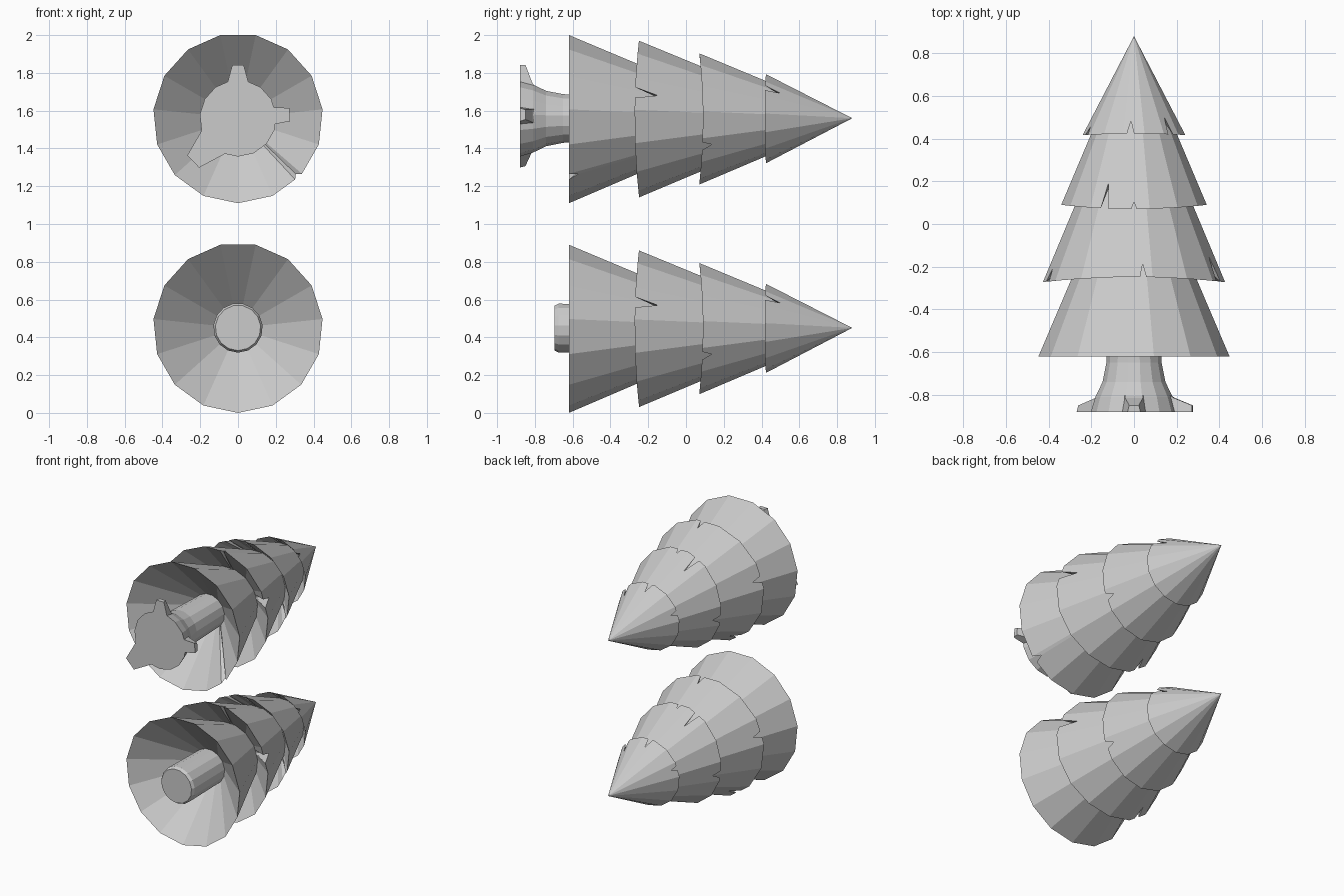
import bpy, bmesh
from math import sin, cos, pi, radians

if "Cube" in bpy.data.objects:
    bpy.data.objects.remove(bpy.data.objects["Cube"])

SIDES = 15
STEP = 360 / SIDES


def make_object(name, verts, faces):
    me = bpy.data.meshes.new(name)
    bm = bmesh.new()
    vs = [bm.verts.new(v) for v in verts]
    for f in faces:
        bm.faces.new([vs[i] for i in f])
    bmesh.ops.remove_doubles(bm, verts=bm.verts, dist=1e-5)
    bmesh.ops.recalc_face_normals(bm, faces=bm.faces)
    bm.to_mesh(me)
    bm.free()
    ob = bpy.data.objects.new(name, me)
    bpy.context.collection.objects.link(ob)
    return ob


def polar(deg, r, y, cz):
    # angle 0 points down, 90 to +x; the tree axis runs along y
    a = radians(deg)
    return (r * sin(a), y, cz - r * cos(a))


def chord(deg):
    # keeps inserted points on the flat facets
    return cos(radians(STEP / 2)) / cos(radians(deg % STEP - STEP / 2))


def tier(name, cz, y0, r0, y1, r1, yi, ri, wave=0, notches=()):
    """Hollow faceted skirt: rim, top ring and conical underside."""
    slope = (r1 - r0) / (y1 - y0)
    pts = {i * STEP: 0 for i in range(SIDES)}
    for a, depth, half in notches:
        for k in [k for k in pts if abs(k - a) <= half]:
            del pts[k]
        pts.update({a - half: 0, a: depth, a + half: 0})
    angs = sorted(pts)
    n = len(angs)
    rings = [[], [], []]
    for a in angs:
        dy = pts[a] + wave * cos(2 * radians(a))
        c = chord(a)
        rings[0].append(polar(a, r1 * c, y1, cz))
        rings[1].append(polar(a, (r0 + slope * dy) * c, y0 + dy, cz))
        rings[2].append(polar(a, ri * c, yi, cz))
    faces = [(k * n + i, k * n + (i + 1) % n, (k + 1) * n + (i + 1) % n, (k + 1) * n + i)
             for k in range(2) for i in range(n)]
    verts = sum(rings, [])
    if r1 == 0:
        faces = [f if f[0] >= n else (0, f[2], f[3]) for f in faces]
    return make_object(name, verts, faces)


def trunk(name, cz, profile):
    n = SIDES
    verts = [polar(i * STEP, r, y, cz) for y, r in profile for i in range(n)]
    faces = [(k * n + i, k * n + (i + 1) % n, (k + 1) * n + (i + 1) % n, (k + 1) * n + i)
             for k in range(len(profile) - 1) for i in range(n)]
    faces.append(tuple(range(n)))
    make_object(name, verts, faces)


def root(name, cz, deg, length, w0, w1):
    """Tapered wedge spreading from the trunk foot."""
    a = radians(deg)
    d, s = (sin(a), -cos(a)), (cos(a), sin(a))
    verts = []
    for r, w, top in ((0.12, w0 * 1.2, -0.77), (0.19, w0, -0.815), (length, w1, -0.85)):
        for y, k in ((-0.88, -1), (-0.88, 1), (top, 0.75), (top, -0.75)):
            verts.append((d[0] * r + s[0] * w * k, y, cz + d[1] * r + s[1] * w * k))
    faces = [(j + i, j + (i + 1) % 4, j + 4 + (i + 1) % 4, j + 4 + i)
             for j in (0, 4) for i in range(4)]
    make_object(name, verts, faces + [(0, 1, 2, 3), (8, 9, 10, 11)])


def foliage(prefix, cz, base_notches):
    tier(prefix + "_bottom_tier", cz, -0.62, 0.45, -0.10, 0.227, -0.32, 0.115,
         notches=base_notches)
    tier(prefix + "_lower_tier", cz, -0.26, 0.424, 0.22, 0.222, -0.10, 0.225, 0.012,
         ((109, 0.12, 4), (174, 0.06, 2), (255, 0.06, 3), (325, 0.09, 3)))
    tier(prefix + "_upper_tier", cz, 0.08, 0.347, 0.52, 0.16, 0.22, 0.22, -0.01,
         ((64, 0.05, 4), (180, 0.035, 2), (204, 0.12, 3), (280, 0.05, 4)))
    tier(prefix + "_top_tier", cz, 0.42, 0.24, 0.88, 0, 0.52, 0.155, 0.003,
         ((133, 0.08, 4), (184, 0.06, 4), (250, 0.04, 4)))


# Upper tree: flared trunk with three roots
UP = 1.56
foliage("rooted_tree", UP, ((46, 0.05, 3),))
trunk("rooted_trunk", UP, [(-0.88, 0.203), (-0.81, 0.182), (-0.74, 0.148),
                           (-0.65, 0.13), (-0.30, 0.12)])
root("top_root", UP, 180, 0.283, 0.055, 0.03)
root("side_root", UP, 94, 0.275, 0.045, 0.035)
root("corner_root", UP, 314, 0.33, 0.085, 0.045)

# Lower tree: plain short trunk
LOW = 0.45
foliage("plain_tree", LOW, ())
trunk("plain_trunk", LOW, [(-0.695, 0.12), (-0.675, 0.131), (-0.30, 0.125)])
